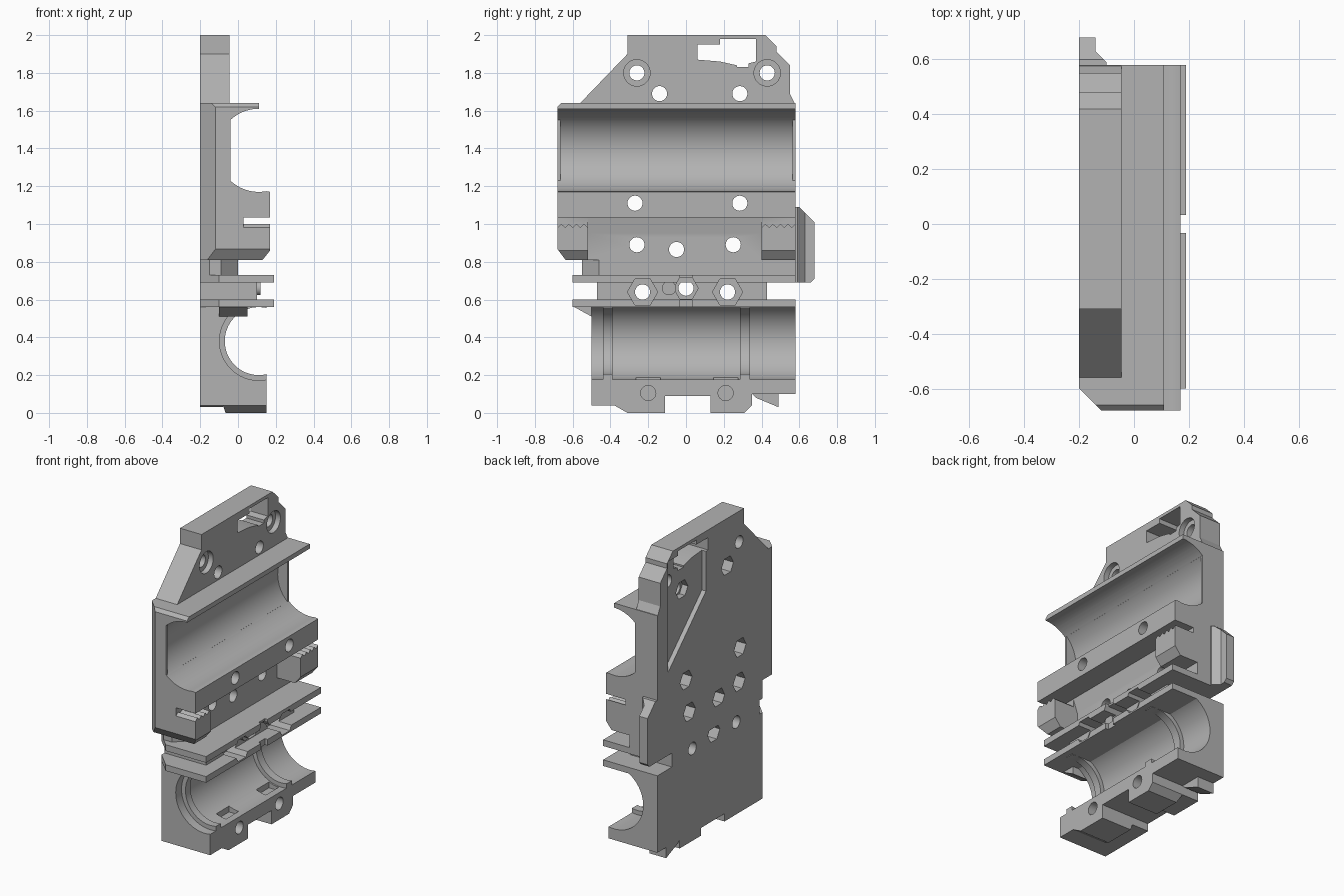
import bpy, bmesh
from math import sin, cos, radians

if "Cube" in bpy.data.objects:
    bpy.data.objects.remove(bpy.data.objects["Cube"], do_unlink=True)

grey = bpy.data.materials.new("plain grey")
grey.use_nodes = True
grey.diffuse_color = (0.45, 0.45, 0.45, 1)
grey.node_tree.nodes["Principled BSDF"].inputs["Base Color"].default_value = (0.45, 0.45, 0.45, 1)


def prism(name, axis, pts, a, b):
    """Extrude a flat outline along one axis; outline is (y,z), (x,z) or (x,y)."""
    place = {"x": lambda p, t: (t, p[0], p[1]),
             "y": lambda p, t: (p[0], t, p[1]),
             "z": lambda p, t: (p[0], p[1], t)}[axis]
    bm = bmesh.new()
    low = [bm.verts.new(place(p, a)) for p in pts]
    high = [bm.verts.new(place(p, b)) for p in pts]
    bm.faces.new(low)
    bm.faces.new(high)
    for i in range(len(pts)):
        j = (i + 1) % len(pts)
        bm.faces.new((low[i], low[j], high[j], high[i]))
    bmesh.ops.recalc_face_normals(bm, faces=bm.faces)
    mesh = bpy.data.meshes.new(name)
    bm.to_mesh(mesh)
    bm.free()
    mesh.materials.append(grey)
    obj = bpy.data.objects.new(name, mesh)
    bpy.context.collection.objects.link(obj)
    return obj


def arc(cx, cy, r, start=0, end=360, n=64):
    steps = n if end - start == 360 else n + 1
    angles = [radians(start + (end - start) * i / n) for i in range(steps)]
    return [(cx + r * cos(t), cy + r * sin(t)) for t in angles]


def rect(a, b, c, d):
    return [(a, c), (b, c), (b, d), (a, d)]


def cut(obj, axis, pts, a, b):
    tool = prism("cutter", axis, pts, a, b)
    tool.hide_render = True
    mod = obj.modifiers.new("cut", "BOOLEAN")
    mod.operation, mod.solver, mod.object = "DIFFERENCE", "EXACT", tool
    bpy.context.view_layer.objects.active = obj
    bpy.ops.object.modifier_apply(modifier=mod.name)
    bpy.data.objects.remove(tool, do_unlink=True)


def hole(obj, y, z, r=0.04, a=-1, b=1, n=32):
    cut(obj, "x", arc(y, z, r, n=n), a, b)


def nut_hole(obj, y, z, depth=0.07):
    hole(obj, y, z)
    hole(obj, y, z, 0.062, -0.3, -0.2 + depth, 6)


parts = []

# Upper mounting plate with window, screw seats and rear relief
plate = prism("upper_plate", "x",
              [(-0.57, 1.63), (-0.31, 1.9), (-0.31, 2), (0.42, 2), (0.48, 1.94), (0.48, 1.91),
               (0.55, 1.84), (0.55, 1.69), (0.58, 1.63)], -0.2, -0.045)
cut(plate, "x", [(0.08, 1.95), (0.08, 1.5), (0.47, 1.5), (0.47, 1.95)], -0.3, -0.17)
cut(plate, "x", [(0.06, 1.87), (0.18, 1.86), (0.27, 1.84), (0.27, 1.83), (0.33, 1.83), (0.33, 1.85),
                 (0.37, 1.86), (0.37, 1.98), (0.18, 1.98), (0.18, 1.95), (0.06, 1.95)], -1, 1)
for y in (-0.26, 0.43):
    hole(plate, y, 1.8, 0.07, -0.08, 1)
    hole(plate, y, 1.8)
for y in (-0.14, 0.285):
    nut_hole(plate, y, 1.69)
parts.append(plate)

# Upper bearing cradle
cradle = prism("upper_cradle", "y",
               [(-0.2, 0.81), (0.13, 0.81), (0.17, 0.86), (0.17, 1.17), (0.11, 1.18),
                (0.11, 1.64), (-0.2, 1.64)], -0.68, 0.58)
cut(cradle, "y", arc(0.11, 1.39, 0.22, -133, 133), -1, 1)
cut(cradle, "y", arc(0.11, 1.39, 0.22), -0.665, 0.565)
cut(cradle, "z", [(-0.21, -0.59), (-0.11, -0.69), (-0.21, -0.69)], 0, 2)
cut(cradle, "x", [(-0.69, 0.88), (-0.69, 0.8), (-0.63, 0.8)], -1, 1)
cut(cradle, "x", [(-0.69, 1.61), (-0.69, 1.65), (-0.65, 1.65)], -1, 1)
cut(cradle, "x", [(0.08, 1.7), (0.08, 1.61), (0.47, 1.23), (0.47, 1.7)], -0.3, -0.17)

# Toothed belt slot and the pocket between the clamp blocks
teeth = [(-0.7 + 0.02 * i, 1.0 - 0.018 * (i % 2)) for i in range(67)]
cut(cradle, "x", teeth + [(0.62, 1.035), (-0.7, 1.035)], 0.03, 0.5)
cut(cradle, "y", [(0, 0.7), (0.3, 0.7), (0.3, 1.034), (0.03, 1.034), (0, 0.95)], -0.52, 0.4)
for y, z in ((-0.27, 1.11), (0.285, 1.11), (-0.26, 0.89), (-0.05, 0.865), (0.25, 0.89)):
    nut_hole(cradle, y, z)
parts.append(cradle)

# Side tab
tab = prism("side_tab", "x", [(0.57, 1.09), (0.6, 1.09), (0.68, 1.01), (0.68, 0.71),
                              (0.66, 0.69), (0.57, 0.69)], -0.2, -0.1)
cut(tab, "z", [(-0.09, 0.58), (-0.14, 0.63), (-0.14, 0.7), (-0.09, 0.7)], 0, 2)
parts.append(tab)

# Neck, flanges and the nut rail between them
neck = prism("neck", "z", [(-0.2, -0.5), (-0.15, -0.55), (-0.09, -0.55), (0, -0.46),
                           (0, 0.58), (-0.2, 0.58)], 0.72, 0.82)
rail = prism("nut_rail", "x", rect(-0.47, 0.43, 0.59, 0.7), -0.2, 0.1)
outline = [(-0.2, -0.5), (-0.1, -0.6), (0.19, -0.6), (0.19, 0.58), (-0.2, 0.58)]
upper = prism("upper_flange", "z", outline, 0.69, 0.73)
lower = prism("lower_flange", "z", outline, 0.56, 0.6)
wedge = prism("flange_wedge", "x", [(-0.6, 0.565), (-0.5, 0.565), (-0.5, 0.51)], -0.1, 0.05)
for obj in (rail, upper, lower):
    for y, z, r in ((-0.23, 0.64, 0.08), (0, 0.66, 0.065), (0.22, 0.64, 0.08)):
        hole(obj, y, z, r, 0.05, 1, 6)
    cut(obj, "x", rect(-0.033, 0.033, 0.5, 0.8), 0.17, 1)
for y, z in ((-0.23, 0.64), (0.22, 0.64)):
    hole(rail, y, z)
nut_hole(rail, 0, 0.66)
pin = prism("rail_pin", "x", arc(-0.09, 0.66, 0.037, n=32), 0, 0.12)
parts += [neck, rail, upper, lower, wedge, pin]

# Lower bearing cradle with feet
base = prism("lower_cradle", "x",
             [(-0.5, 0.57), (-0.5, 0.04), (-0.38, 0.04), (-0.31, 0), (-0.11, 0), (-0.11, 0.09),
              (0.13, 0.09), (0.13, 0), (0.31, 0), (0.35, 0.04), (0.35, 0.1), (0.58, 0.1),
              (0.58, 0.57)], -0.2, 0.15)
cut(base, "y", arc(0.11, 0.38, 0.18), -1, 1)
for a, b in ((-1, -0.44), (-0.39, 0.285), (0.34, 1)):
    cut(base, "y", arc(0.11, 0.38, 0.208), a, b)
cut(base, "y", [(-0.3, -0.1), (-0.3, 0.04), (-0.08, 0.04), (-0.03, -0.1)], -1, 1)
for y in (-0.2, 0.21):
    hole(base, y, 0.105, 0.04, 0.03, 1)
    cut(base, "z", rect(0.03, 0.1, y - 0.065, y + 0.065), 0.15, 0.3)
parts.append(base)
parts.append(prism("base_spur", "x", [(0.34, 0.11), (0.37, 0.08), (0.49, 0.03), (0.49, 0.11)], -0.2, -0.08))

# Smooth the round surfaces while keeping edges crisp
bpy.ops.object.select_all(action="DESELECT")
for obj in parts:
    obj.select_set(True)
bpy.context.view_layer.objects.active = parts[0]
bpy.ops.object.shade_smooth_by_angle(angle=radians(25))
